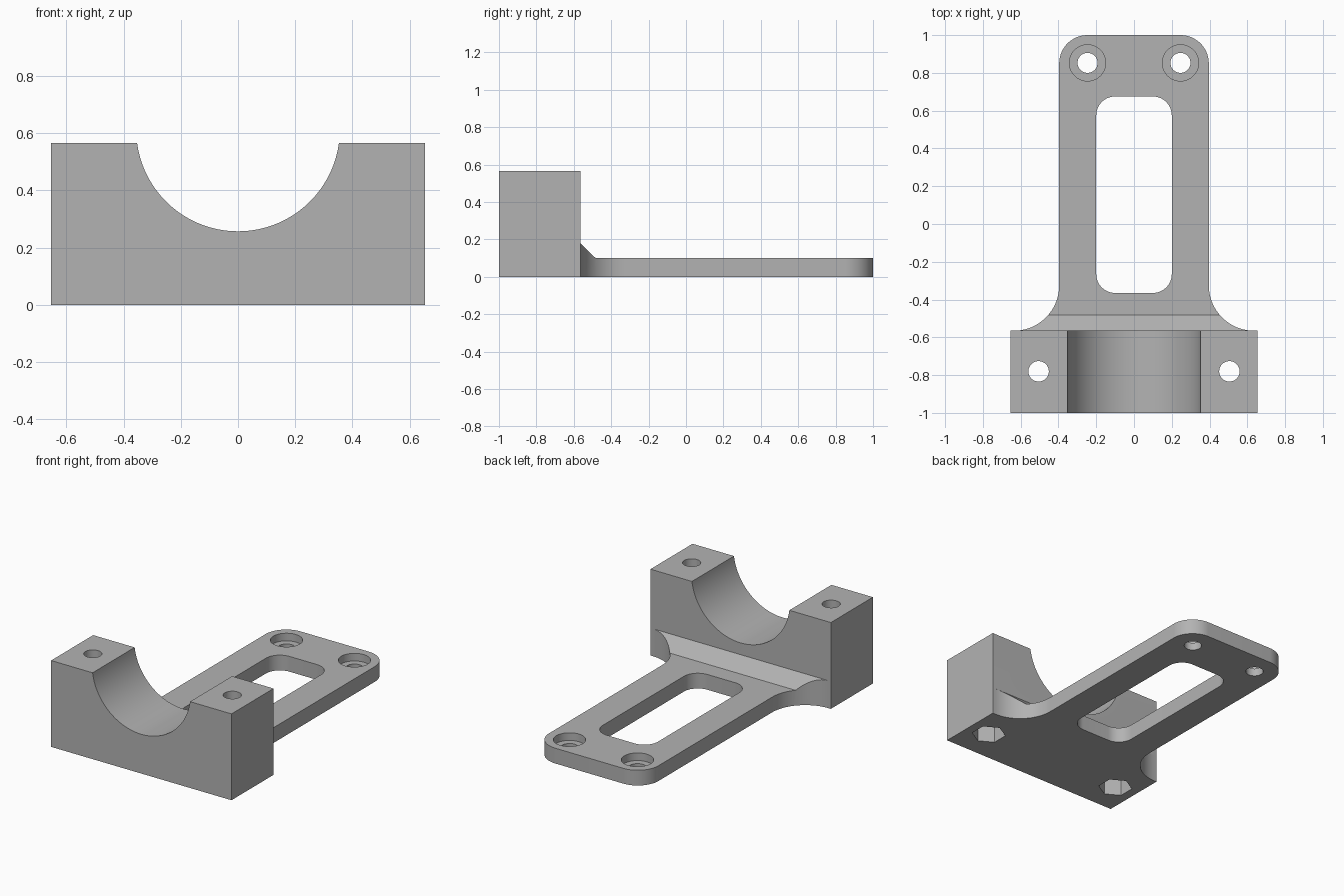
import bpy, bmesh, math
from mathutils import Vector

cube = bpy.data.objects.get("Cube")
if cube:
    bpy.data.objects.remove(cube, do_unlink=True)

grey = bpy.data.materials.new("plain grey")
grey.use_nodes = True
colour = (0.45, 0.45, 0.45, 1)
grey.diffuse_color = colour
grey.node_tree.nodes["Principled BSDF"].inputs["Base Color"].default_value = colour


def arc(cx, cy, r, start, end, steps=24):
    """Points along an arc, angles in degrees."""
    angles = [math.radians(start + (end - start) * i / steps) for i in range(steps + 1)]
    return [(cx + r * math.cos(a), cy + r * math.sin(a)) for a in angles]


def prism(name, outline, low, high, axis="Z"):
    """Extrude a 2D outline along the given axis."""
    place = {"X": lambda u, v, d: (d, u, v),
             "Y": lambda u, v, d: (u, d, v),
             "Z": lambda u, v, d: (u, v, d)}[axis]
    bm = bmesh.new()
    face = bm.faces.new([bm.verts.new(place(u, v, low)) for u, v in outline])
    new = bmesh.ops.extrude_face_region(bm, geom=[face])["geom"]
    bmesh.ops.translate(bm, vec=Vector(place(0, 0, high - low)),
                        verts=[g for g in new if isinstance(g, bmesh.types.BMVert)])
    bmesh.ops.recalc_face_normals(bm, faces=bm.faces)
    mesh = bpy.data.meshes.new(name)
    bm.to_mesh(mesh)
    bm.free()
    mesh.materials.append(grey)
    obj = bpy.data.objects.new(name, mesh)
    bpy.context.collection.objects.link(obj)
    return obj


def combine(target, tool, operation):
    """Apply a boolean and discard the tool."""
    mod = target.modifiers.new(operation.lower(), "BOOLEAN")
    mod.operation, mod.object, mod.solver = operation, tool, "EXACT"
    bpy.context.view_layer.objects.active = target
    bpy.ops.object.modifier_apply(modifier=mod.name)
    bpy.data.objects.remove(tool, do_unlink=True)


def mirrored(half):
    """Close a right-hand half outline with its mirror image."""
    return half + [(-x, y) for x, y in reversed(half)]


def drill(target, x, y, r, low, high, sides=48, turn=0):
    circle = arc(x, y, r, turn, turn + 360, sides)[:-1]
    combine(target, prism("drill", circle, low, high), "DIFFERENCE")


# Clamp block with a round cradle
half_width, height, back = 0.653, 0.565, -0.565
radius, centre_z = 0.356, 0.613
dip = math.degrees(math.asin((height - centre_z) / radius))
cradle = arc(0, centre_z, radius, dip, -180 - dip, 72)
bracket = prism("clamp_bracket",
                [(-half_width, height), (-half_width, 0), (half_width, 0),
                 (half_width, height)] + cradle, -1, back, "Y")

# Mounting plate with flared root and rounded end
plate_half = 0.396
flare = arc(plate_half + 0.24, back + 0.24, 0.24, 270, 180)
corner = arc(plate_half - 0.15, 0.85, 0.15, 0, 90)
plate = prism("mounting_plate",
              mirrored([(plate_half + 0.24, back - 0.04)] + flare + corner), 0, 0.18)

# Lower the plate, leaving a sloped rib against the block
rib_cut = prism("rib_cut", [(back, 0.18), (-0.483, 0.1), (1.1, 0.1),
                            (1.1, 0.3), (back, 0.3)], -1, 1, "X")
combine(plate, rib_cut, "DIFFERENCE")

# Long rounded window in the plate
window = mirrored(arc(0.1, -0.265, 0.1, -90, 0, 16) + arc(0.1, 0.575, 0.1, 0, 90, 16))
combine(plate, prism("window_cut", window, -0.1, 0.3), "DIFFERENCE")

combine(bracket, plate, "UNION")

for side in (-1, 1):
    # Counterbored screw holes at the plate end
    drill(bracket, side * 0.246, 0.853, 0.053, -0.1, 0.3)
    drill(bracket, side * 0.246, 0.853, 0.096, 0.05, 0.3)
    # Clamp bolt holes with hexagonal nut pockets below
    drill(bracket, side * 0.505, -0.78, 0.054, -0.1, 0.8)
    drill(bracket, side * 0.505, -0.78, 0.103, -0.1, 0.2, 6, 90)

bpy.ops.object.select_all(action="DESELECT")
bracket.select_set(True)
bpy.context.view_layer.objects.active = bracket
bpy.ops.object.shade_smooth_by_angle(angle=math.radians(20))
